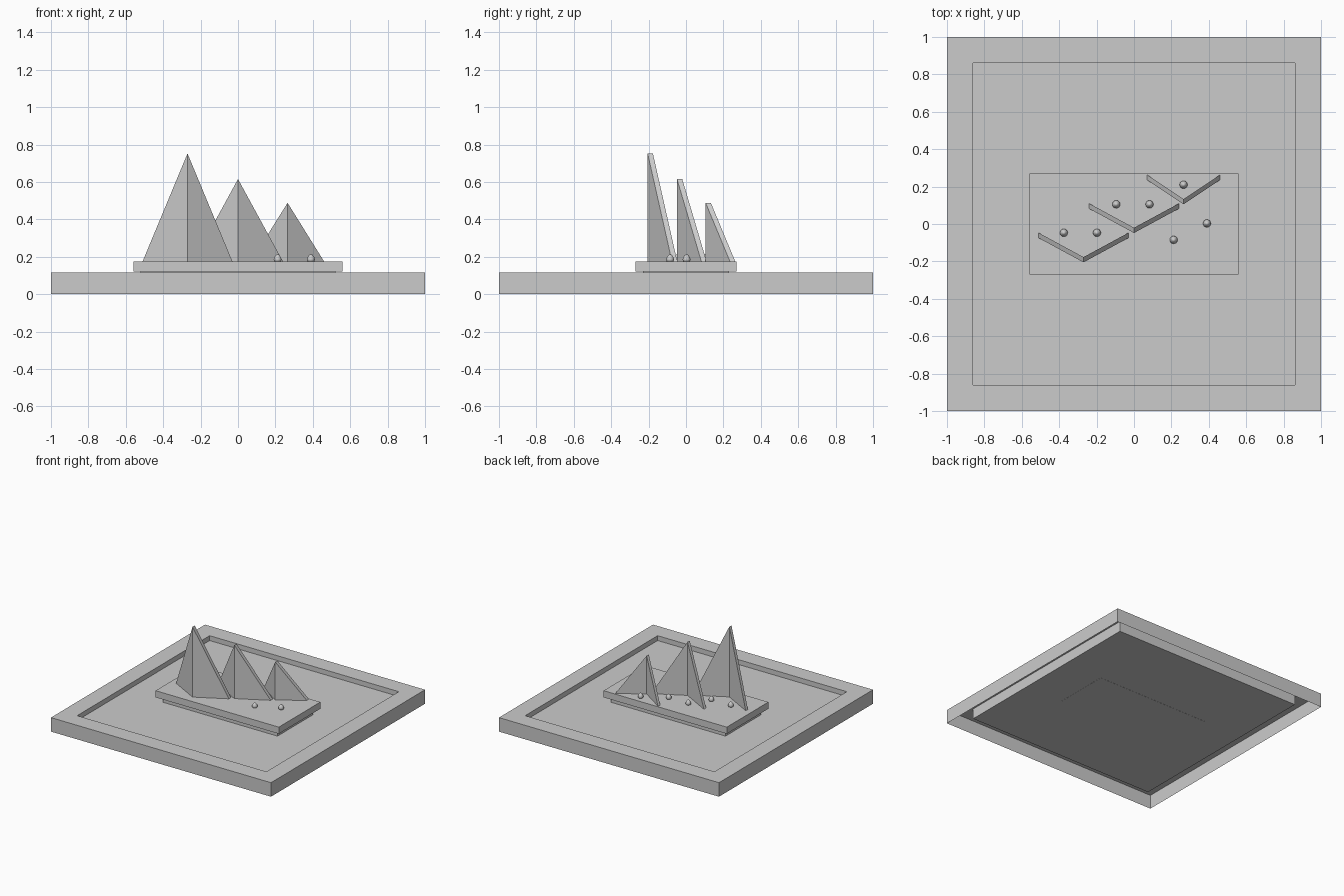
import bpy, bmesh, math

if "Cube" in bpy.data.objects:
    bpy.data.objects.remove(bpy.data.objects["Cube"])


def make_object(name, verts, faces):
    mesh = bpy.data.meshes.new(name)
    mesh.from_pydata(verts, [], faces)
    bm = bmesh.new()
    bm.from_mesh(mesh)
    bmesh.ops.recalc_face_normals(bm, faces=bm.faces)
    bm.to_mesh(mesh)
    bm.free()
    obj = bpy.data.objects.new(name, mesh)
    bpy.context.collection.objects.link(obj)
    return obj


def slab(name, hx, hy, z0, z1):
    corners = [(-hx, -hy), (hx, -hy), (hx, hy), (-hx, hy)]
    verts = [(x, y, z) for z in (z0, z1) for x, y in corners]
    sides = [(i, (i + 1) % 4, (i + 1) % 4 + 4, i + 4) for i in range(4)]
    return make_object(name, verts, [(3, 2, 1, 0), (4, 5, 6, 7)] + sides)


# Frame: open-bottomed shell made of outer wall, top rim and inner lip
def square_ring_shell(name, profile):
    verts = [(sx * h, sy * h, z) for h, z in profile
             for sx, sy in ((-1, -1), (1, -1), (1, 1), (-1, 1))]
    faces = [(4 * r + i, 4 * r + (i + 1) % 4, 4 * r + 4 + (i + 1) % 4, 4 * r + 4 + i)
             for r in range(len(profile) - 1) for i in range(4)]
    return make_object(name, verts, faces)


square_ring_shell("frame", [(1, 0), (1, 0.115), (0.86, 0.115), (0.86, 0.075)])

# Sunken floor, plinth and raised platform
slab("floor_panel", 0.86, 0.86, 0.03, 0.075)
slab("plinth", 0.52, 0.23, 0.029, 0.12)
slab("platform", 0.56, 0.27, 0.12, 0.175)


# Peaks: folded V-shaped panels with a vertical front crease
def peak(name, x, y, half_width, sweep, top, base=0.175, thick=0.028):
    outline = [(x - half_width, y + sweep, base), (x, y, base),
               (x + half_width, y + sweep, base), (x, y, top)]
    verts = outline + [(a, b + thick, c) for a, b, c in outline]
    faces = [(0, 1, 3), (1, 2, 3), (5, 4, 7), (6, 5, 7),
             (1, 0, 4, 5), (2, 1, 5, 6), (0, 3, 7, 4), (3, 2, 6, 7)]
    return make_object(name, verts, faces)


peak("tall_peak", -0.27, -0.205, 0.24, 0.13, 0.752)
peak("middle_peak", 0.0, -0.048, 0.24, 0.13, 0.615)
peak("short_peak", 0.265, 0.105, 0.195, 0.13, 0.488)


# Small rounded studs standing on the platform
def stud(name, x, y, sides=16):
    profile = [(0.017, 0.173), (0.021, 0.184), (0.018, 0.197), (0.009, 0.209), (0.004, 0.213)]
    verts = [(x + r * math.cos(2 * math.pi * i / sides),
              y + r * math.sin(2 * math.pi * i / sides), z)
             for r, z in profile for i in range(sides)]
    faces = [(k * sides + i, k * sides + (i + 1) % sides,
              (k + 1) * sides + (i + 1) % sides, (k + 1) * sides + i)
             for k in range(len(profile) - 1) for i in range(sides)]
    last = (len(profile) - 1) * sides
    faces += [tuple(reversed(range(sides))), tuple(range(last, last + sides))]
    obj = make_object(name, verts, faces)
    obj.data.shade_smooth()


for n, (x, y) in enumerate([(-0.375, -0.047), (-0.198, -0.047), (-0.095, 0.105),
                            (0.083, 0.105), (0.265, 0.21), (0.39, 0.003), (0.212, -0.085)]):
    stud(f"stud_{n + 1}", x, y)
